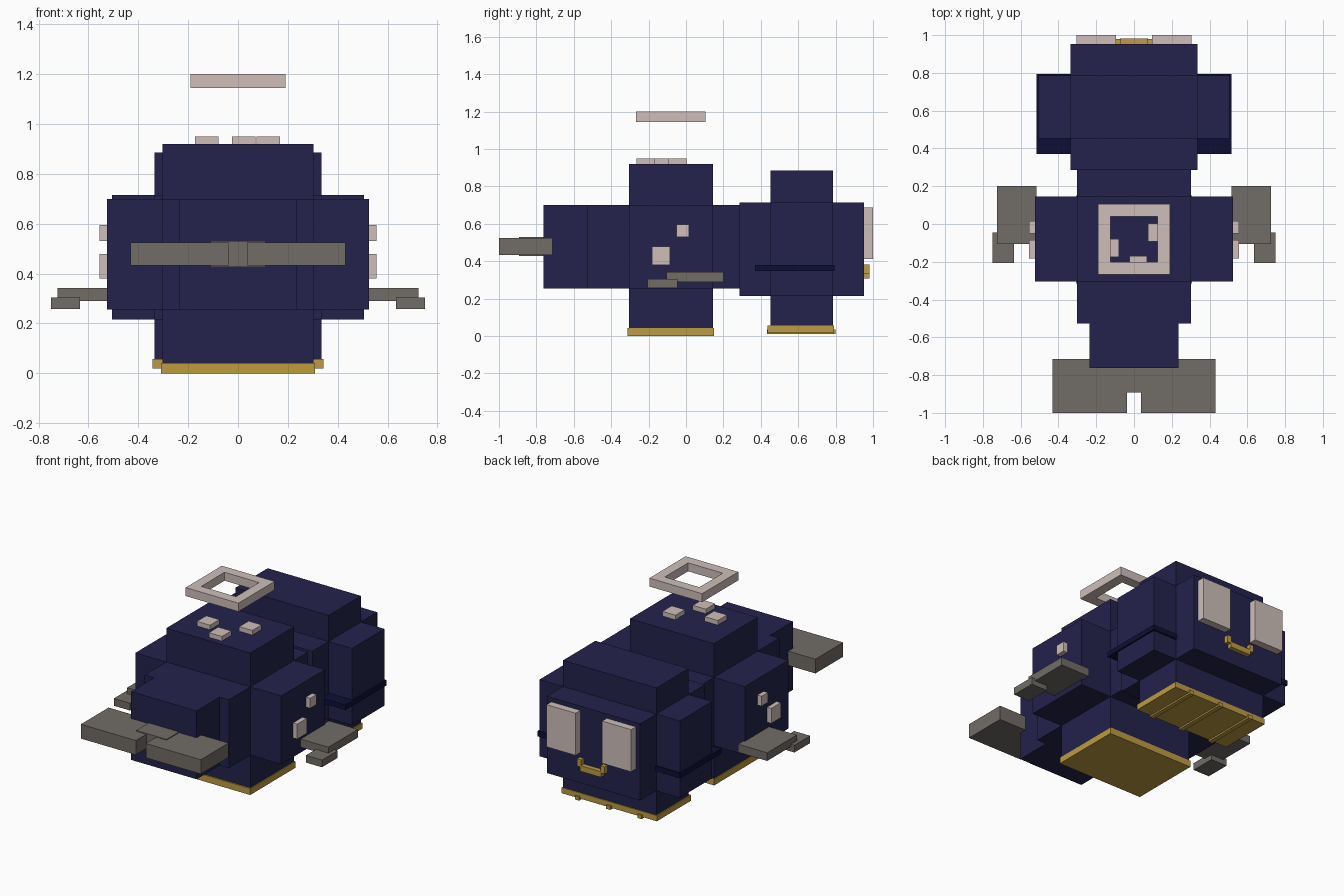
import bpy

cube = bpy.data.objects.get("Cube")
if cube:
    bpy.data.objects.remove(cube, do_unlink=True)


def material(name, rgb):
    m = bpy.data.materials.new(name)
    m.use_nodes = True
    col = (*rgb, 1.0)
    m.diffuse_color = col
    m.node_tree.nodes["Principled BSDF"].inputs["Base Color"].default_value = col
    return m


NAVY = material("navy", (0.017, 0.016, 0.072))
DARK = material("dark navy", (0.004, 0.0045, 0.036))
GOLD = material("gold", (0.50, 0.33, 0.054))
PINK = material("pale pink", (0.62, 0.52, 0.49))
GREY = material("warm grey", (0.165, 0.15, 0.135))


def box(name, mat, x, y, z):
    """Flat-faced box from its (min, max) range on each axis."""
    rng = (x, y, z)
    verts = [(a, b, c) for a in x for b in y for c in z]
    faces = [(0, 1, 3, 2), (4, 6, 7, 5), (0, 4, 5, 1),
             (2, 3, 7, 6), (0, 2, 6, 4), (1, 5, 7, 3)]
    me = bpy.data.meshes.new(name)
    me.from_pydata(verts, [], faces)
    me.materials.append(mat)
    ob = bpy.data.objects.new(name, me)
    bpy.context.collection.objects.link(ob)
    return ob


def wide(name, mat, half, y, z):
    """Box centred on x."""
    return box(name, mat, (-half, half), y, z)


def pair(name, mat, x, y, z):
    """Box on the left (+x) and its mirror on the right."""
    box("left_" + name, mat, x, y, z)
    box("right_" + name, mat, (-x[1], -x[0]), y, z)


# Body: crossed blocks and a narrower tail stem
body_y, body_z = (-0.305, 0.145), (0.255, 0.70)
wide("body_core", NAVY, 0.303, body_y, (0.04, 0.92))
wide("body_sides", NAVY, 0.525, body_y, body_z)
wide("body_length", NAVY, 0.303, (-0.527, 0.30), body_z)
wide("tail_stem", NAVY, 0.236, (-0.763, -0.50), body_z)
wide("body_belly", GOLD, 0.308, (-0.314, 0.15), (0.0, 0.042))

# Head: crossed blocks, mouth band, belly plate with ridges
head_y, head_z = (0.452, 0.785), (0.215, 0.715)
wide("head_core", NAVY, 0.336, head_y, (0.055, 0.885))
wide("head_sides", NAVY, 0.505, head_y, head_z)
wide("head_length", NAVY, 0.336, (0.285, 0.952), head_z)
wide("mouth_band", DARK, 0.515, (0.37, 0.795), (0.347, 0.38))
wide("head_belly", GOLD, 0.343, (0.437, 0.79), (0.02, 0.057))
for i, cx in enumerate((-0.225, 0.0, 0.225)):
    box(f"belly_ridge_{i}", GOLD, (cx - 0.015, cx + 0.015),
        (0.432, 0.80), (0.01, 0.035))

# Face: eye plates and a stepped smile
pair("eye", PINK, (0.095, 0.305), (0.95, 1.0), (0.412, 0.687))
wide("smile", GOLD, 0.075, (0.95, 0.982), (0.308, 0.345))
pair("smile_corner", GOLD, (0.07, 0.10), (0.95, 0.98), (0.335, 0.382))

# Flippers
pair("flipper", GREY, (0.515, 0.725), (-0.105, 0.20), (0.29, 0.343))
pair("flipper_tip", GREY, (0.634, 0.75), (-0.207, -0.045), (0.258, 0.305))

# Tail fin
pair("tail_fin", GREY, (0.036, 0.432), (-1.0, -0.715), (0.432, 0.525))
wide("tail_fin_joint", GREY, 0.11, (-0.892, -0.72), (0.427, 0.53))

# Spots on the flanks and the back
pair("flank_spot_large", PINK, (0.52, 0.555), (-0.183, -0.085), (0.38, 0.478))
pair("flank_spot_small", PINK, (0.52, 0.555), (-0.05, 0.015), (0.53, 0.595))
spots = ((0.023, -0.217), (-0.126, -0.128), (0.121, -0.045))
for i, (cx, cy) in enumerate(spots):
    box(f"back_spot_{i}", PINK, (cx - 0.047, cx + 0.047),
        (cy - 0.048, cy + 0.048), (0.91, 0.95))

# Floating square ring
ring_z = (1.145, 1.20)
pair("ring_side", PINK, (0.125, 0.19), (-0.267, 0.105), ring_z)
wide("ring_front", PINK, 0.125, (-0.267, -0.20), ring_z)
wide("ring_back", PINK, 0.125, (0.04, 0.105), ring_z)
